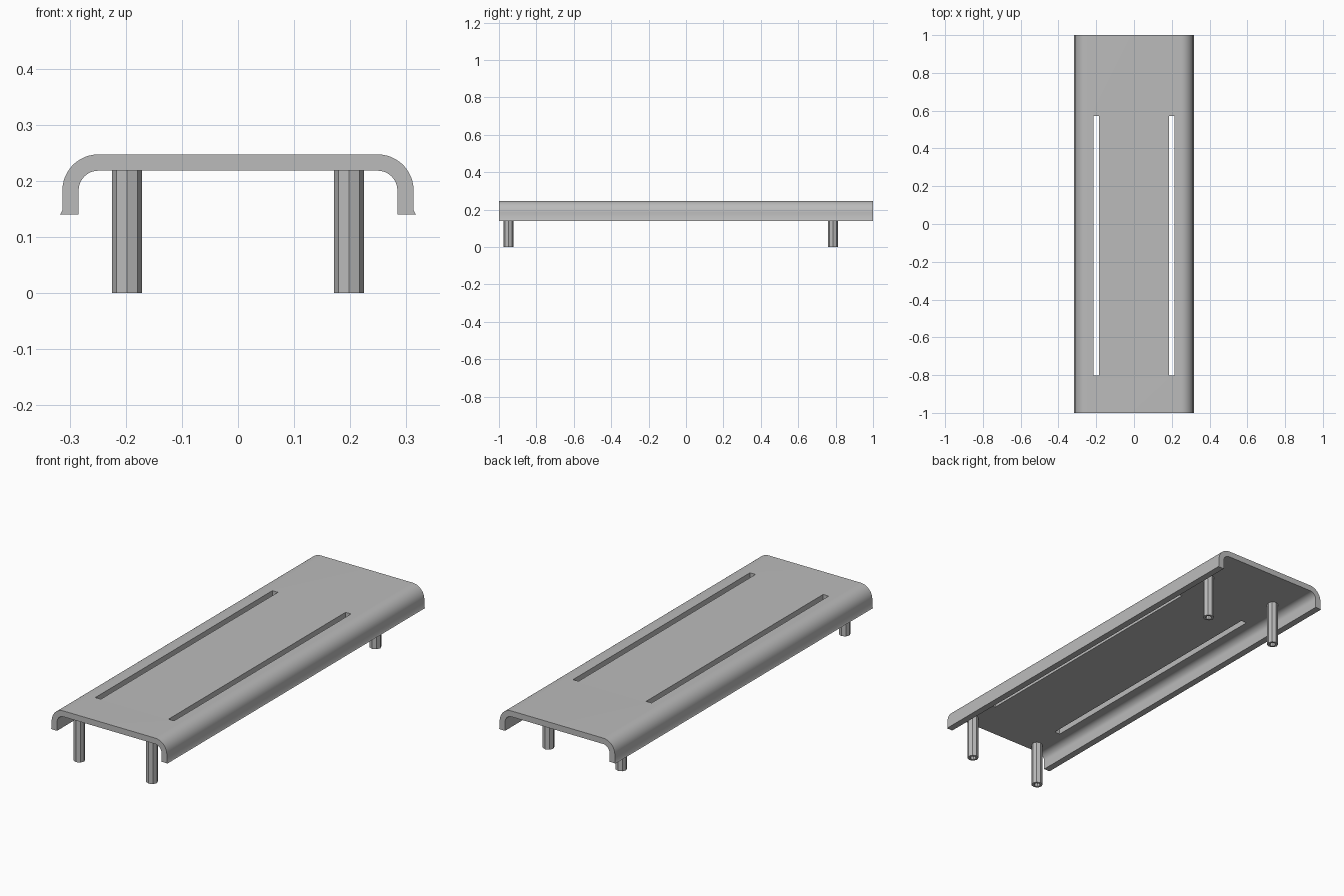
import bpy
import bmesh
from math import cos, sin, pi

cube = bpy.data.objects.get("Cube")
if cube:
    bpy.data.objects.remove(cube, do_unlink=True)

GREY = (0.5, 0.5, 0.5, 1)
metal = bpy.data.materials.new("grey_metal")
metal.use_nodes = True
metal.diffuse_color = GREY
metal.node_tree.nodes["Principled BSDF"].inputs["Base Color"].default_value = GREY

TOP, UNDER, LIP = 0.247, 0.218, 0.14
BEND_X, BEND_Z = 0.249, 0.183
LEG_X, SLOT_X = 0.198, 0.199


def make_object(name, bm):
    bmesh.ops.recalc_face_normals(bm, faces=bm.faces)
    mesh = bpy.data.meshes.new(name)
    bm.to_mesh(mesh)
    bm.free()
    obj = bpy.data.objects.new(name, mesh)
    bpy.context.collection.objects.link(obj)
    mesh.materials.append(metal)
    return obj


def activate(obj):
    bpy.ops.object.select_all(action="DESELECT")
    obj.select_set(True)
    bpy.context.view_layer.objects.active = obj


def arc(radius, steps=12):
    angles = [pi / 2 * i / steps for i in range(steps + 1)]
    return [(BEND_X + radius * cos(a), BEND_Z + radius * sin(a)) for a in angles]


# Bent sheet profile: rounded shoulders and a slight flare at the lip
outer = [(0.317, LIP), (0.313, LIP + 0.007)] + arc(TOP - BEND_Z)
inner = [(0.284, LIP)] + arc(UNDER - BEND_Z)
half = inner[::-1] + outer
profile = half + [(-x, z) for x, z in reversed(half)]

bm = bmesh.new()
end = bm.faces.new([bm.verts.new((x, -1, z)) for x, z in profile])
extruded = bmesh.ops.extrude_face_region(bm, geom=[end], use_keep_orig=True)["geom"]
bmesh.ops.translate(bm, vec=(0, 2, 0),
                    verts=[v for v in extruded if isinstance(v, bmesh.types.BMVert)])
deck = make_object("deck", bm)

# Two long slots cut through the deck
for side in (-1, 1):
    bm = bmesh.new()
    bmesh.ops.create_cube(bm, size=1)
    bmesh.ops.scale(bm, vec=(0.03, 1.375, 0.1), verts=bm.verts)
    bmesh.ops.translate(bm, vec=(side * SLOT_X, -0.115, 0.23), verts=bm.verts)
    cutter = make_object("slot_cutter", bm)
    cutter.hide_render = True
    activate(deck)
    cut = deck.modifiers.new("slot", "BOOLEAN")
    cut.operation = "DIFFERENCE"
    cut.solver = "EXACT"
    cut.object = cutter
    bpy.ops.object.modifier_apply(modifier=cut.name)
    bpy.data.objects.remove(cutter, do_unlink=True)

activate(deck)
bpy.ops.object.shade_smooth_by_angle(angle=pi / 6)


# Hollow eight-sided legs
def tube_leg(name, x, y, radius=0.0265, bore=0.015, sides=8):
    bm = bmesh.new()

    def ring(r, z):
        return [bm.verts.new((x + r * cos(2 * pi * i / sides),
                              y + r * sin(2 * pi * i / sides), z))
                for i in range(sides)]

    rings = [ring(radius, 0), ring(radius, UNDER), ring(bore, UNDER), ring(bore, 0)]
    for a, b in zip(rings, rings[1:] + rings[:1]):
        for i in range(sides):
            j = (i + 1) % sides
            bm.faces.new((a[i], a[j], b[j], b[i]))
    return make_object(name, bm)


for y, row in ((-0.95, "front"), (0.785, "back")):
    for side, word in ((-1, "right"), (1, "left")):
        tube_leg(f"{row}_{word}_leg", side * LEG_X, y)
